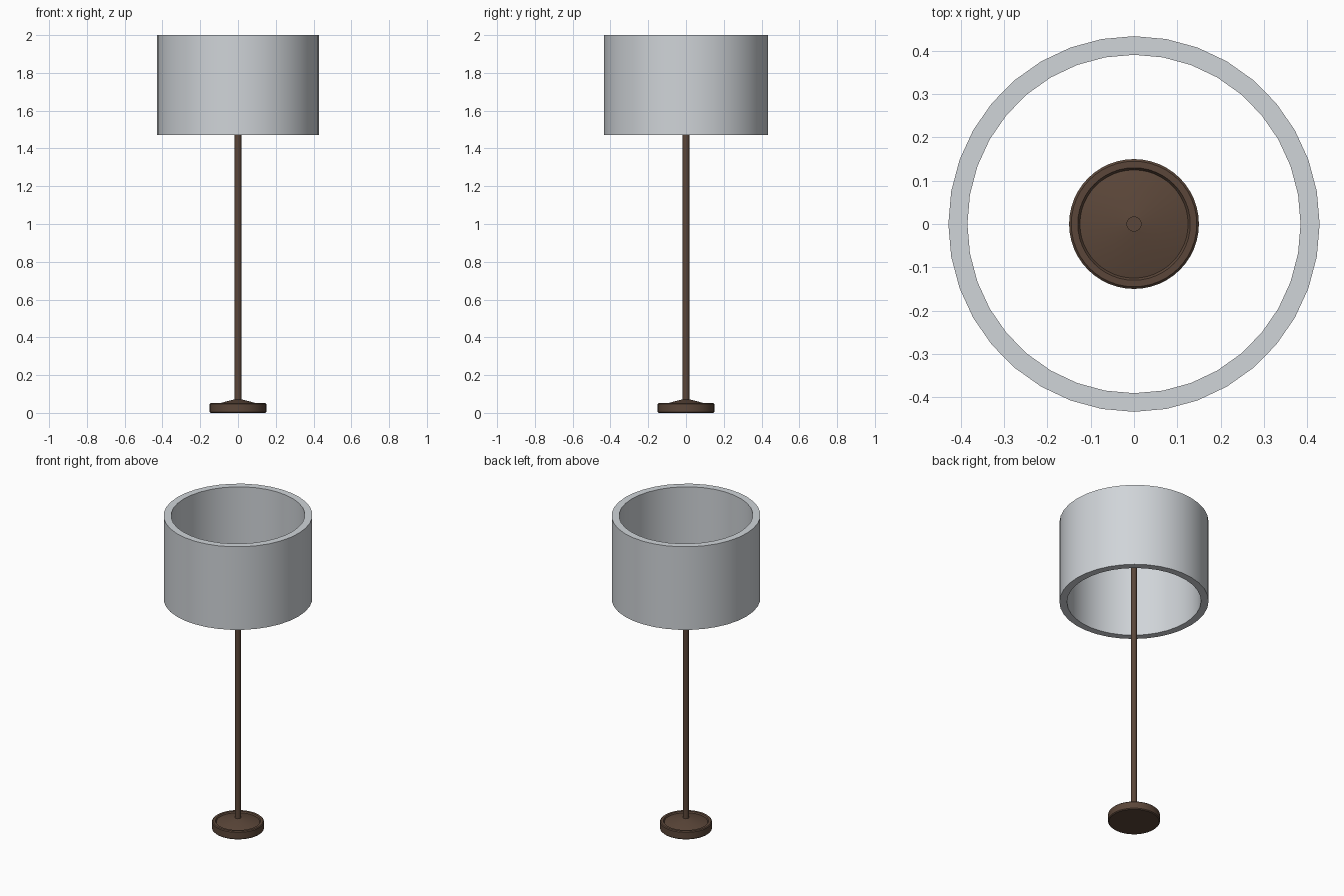
import bpy, bmesh, math

cube = bpy.data.objects.get("Cube")
if cube:
    bpy.data.objects.remove(cube, do_unlink=True)


def material(name, color):
    mat = bpy.data.materials.new(name)
    mat.use_nodes = True
    mat.diffuse_color = (*color, 1)
    mat.node_tree.nodes["Principled BSDF"].inputs["Base Color"].default_value = (*color, 1)
    return mat


def lathe(name, profile, sides, mat, closed=False):
    """Turn a list of (rx, ry, z) points about the z axis; zero radius makes a pole."""
    bm = bmesh.new()
    rings = []
    for rx, ry, z in profile:
        if rx == 0:
            rings.append([bm.verts.new((0, 0, z))] * sides)
            continue
        angles = [math.tau * i / sides for i in range(sides)]
        rings.append([bm.verts.new((rx * math.cos(a), ry * math.sin(a), z)) for a in angles])
    pairs = list(zip(rings, rings[1:]))
    if closed:
        pairs.append((rings[-1], rings[0]))
    for a, b in pairs:
        for i in range(sides):
            j = (i + 1) % sides
            bm.faces.new(list(dict.fromkeys((a[i], a[j], b[j], b[i]))))
    bmesh.ops.recalc_face_normals(bm, faces=bm.faces)
    mesh = bpy.data.meshes.new(name)
    bm.to_mesh(mesh)
    bm.free()
    mesh.materials.append(mat)
    obj = bpy.data.objects.new(name, mesh)
    bpy.context.collection.objects.link(obj)
    bpy.ops.object.select_all(action="DESELECT")
    obj.select_set(True)
    bpy.context.view_layer.objects.active = obj
    bpy.ops.object.shade_smooth_by_angle(angle=math.radians(30))
    return obj


def round_profile(points):
    return [(r, r, z) for r, z in points]


bronze = material("dark bronze", (0.105, 0.062, 0.041))
fabric = material("pale grey fabric", (0.63, 0.66, 0.69))

# Weighted base: bevelled rim, shallow groove and low cone
lathe("base", round_profile([
    (0, 0), (0.145, 0), (0.15, 0.005), (0.15, 0.047), (0.145, 0.052),
    (0.13, 0.052), (0.125, 0.044), (0.018, 0.072), (0, 0.072)]), 48, bronze)

# Slim pole ending inside the shade
lathe("pole", round_profile([
    (0, 0.05), (0.0175, 0.05), (0.0175, 1.75), (0, 1.75)]), 24, bronze)

# Thick drum shade, open at both ends
outer, inner = (0.429, 0.434), (0.385, 0.391)
bottom, top = 1.47, 2.0
lathe("shade", [(*outer, bottom), (*outer, top), (*inner, top), (*inner, bottom)],
      36, fabric, closed=True)
